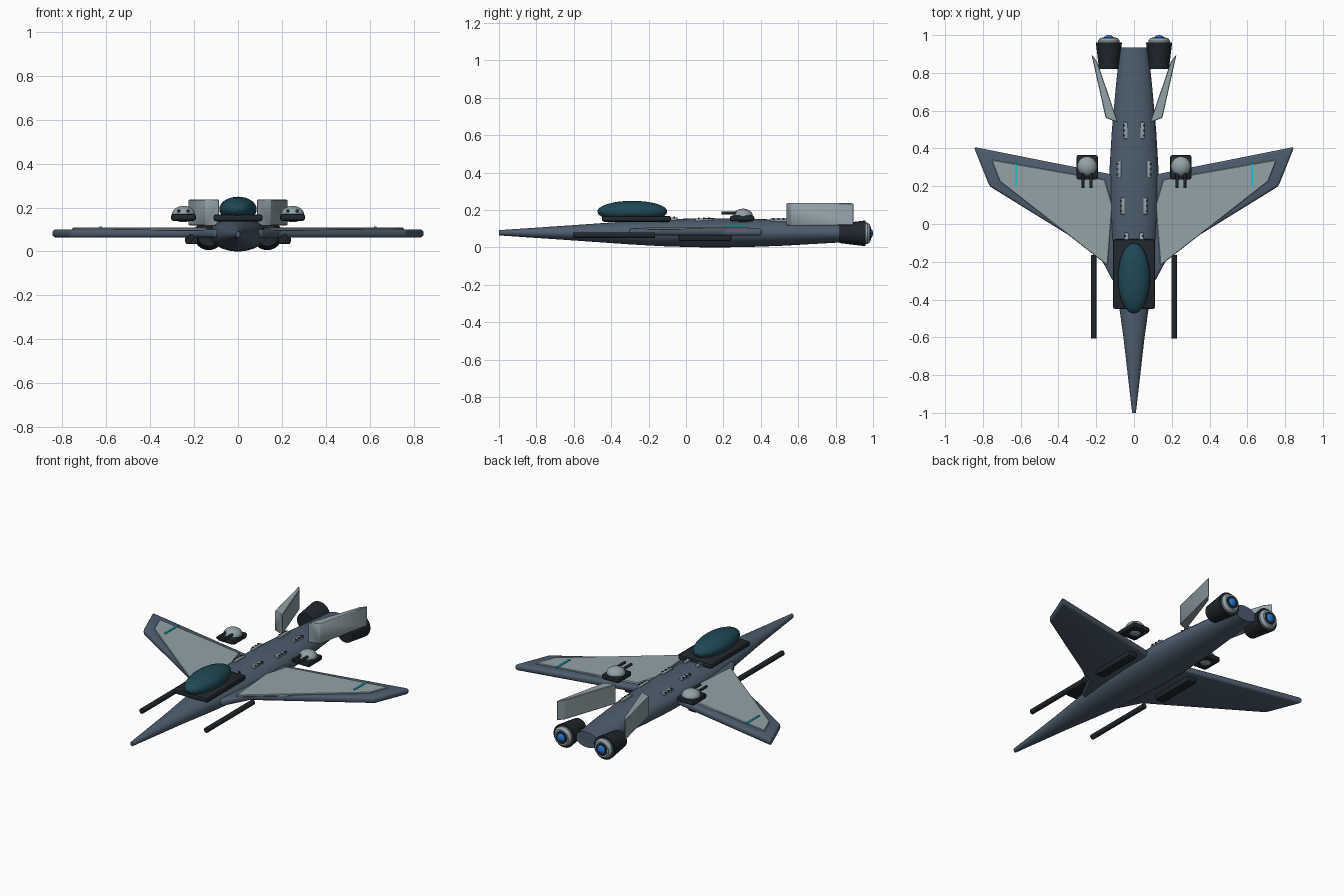
import bpy, bmesh, math
from mathutils import Matrix, Vector

old = bpy.data.objects.get("Cube")
if old:
    bpy.data.objects.remove(old, do_unlink=True)


def material(name, rgb):
    m = bpy.data.materials.new(name)
    m.use_nodes = True
    m.diffuse_color = (*rgb, 1)
    bsdf = next(n for n in m.node_tree.nodes if n.type == 'BSDF_PRINCIPLED')
    bsdf.inputs["Base Color"].default_value = (*rgb, 1)
    return m


HULL = material("slate blue hull", (0.075, 0.11, 0.155))
PALE = material("pale grey panel", (0.29, 0.36, 0.39))
DARK = material("charcoal metal", (0.014, 0.02, 0.026))
GLASS = material("teal glass", (0.014, 0.065, 0.09))
CYAN = material("cyan light", (0.01, 0.55, 0.65))
BLUE = material("blue glow", (0.02, 0.17, 0.6))


def finish(name, bm, mat, mirror=False, angle=35):
    bmesh.ops.recalc_face_normals(bm, faces=bm.faces[:])
    me = bpy.data.meshes.new(name)
    bm.to_mesh(me)
    bm.free()
    me.materials.append(mat)
    ob = bpy.data.objects.new(name, me)
    bpy.context.collection.objects.link(ob)
    if mirror:
        mod = ob.modifiers.new("Mirror", 'MIRROR')
        mod.use_mirror_merge = False
    bpy.ops.object.select_all(action='DESELECT')
    ob.select_set(True)
    bpy.context.view_layer.objects.active = ob
    bpy.ops.object.shade_smooth_by_angle(angle=math.radians(angle))
    return ob


def soften(bm, width, segments=2):
    if width:
        bmesh.ops.bevel(bm, geom=bm.edges[:], offset=width, segments=segments,
                        profile=0.5, affect='EDGES', clamp_overlap=True)


def box(name, centre, size, mat, mirror=False, bevel=0.0):
    bm = bmesh.new()
    bmesh.ops.create_cube(bm, size=1, matrix=Matrix.Translation(centre) @ Matrix.Diagonal((*size, 1)))
    soften(bm, bevel)
    return finish(name, bm, mat, mirror)


def prism(name, outline, z0, z1, mat, bevel=0.0, segments=2):
    bm = bmesh.new()
    face = bm.faces.new([bm.verts.new((x, y, z0)) for x, y in outline])
    ext = bmesh.ops.extrude_face_region(bm, geom=[face])
    top = [v for v in ext["geom"] if isinstance(v, bmesh.types.BMVert)]
    bmesh.ops.translate(bm, verts=top, vec=(0, 0, z1 - z0))
    bmesh.ops.recalc_face_normals(bm, faces=bm.faces[:])
    soften(bm, bevel, segments)
    return finish(name, bm, mat, True)


def ball(name, centre, radii, mat, mirror=False):
    bm = bmesh.new()
    bmesh.ops.create_uvsphere(bm, u_segments=32, v_segments=16, radius=1,
                              matrix=Matrix.Translation(centre) @ Matrix.Diagonal((*radii, 1)))
    return finish(name, bm, mat, mirror)


def loft(name, stations, x, z, mat, mirror=False, sides=32):
    """Elliptical rings along y; each station is y, half width, half height."""
    bm = bmesh.new()
    rings = []
    for y, w, h in stations:
        rings.append([bm.verts.new((x + w * math.cos(math.tau * i / sides), y,
                                    z + h * math.sin(math.tau * i / sides))) for i in range(sides)])
    for a, b in zip(rings, rings[1:]):
        for i in range(sides):
            j = (i + 1) % sides
            bm.faces.new((a[i], a[j], b[j], b[i]))
    bm.faces.new(rings[0])
    bm.faces.new(rings[-1])
    return finish(name, bm, mat, mirror)


# Fuselage
loft("fuselage", [(-1, .01, .014), (-.6, .056, .041), (-.3, .098, .062), (-.1, .118, .073),
                  (.1, .129, .078), (.3, .129, .077), (.5, .117, .07),
                  (.75, .094, .056), (.935, .074, .045)], 0, .078, HULL)

# Wings with raised panels and marker lights
prism("wings", [(.05, .25), (.13, .265), (.848, .408), (.765, .2), (.19, -.155), (.11, -.305), (.05, -.3)],
      .063, .101, HULL, .014, 3)
prism("wing_panels", [(.155, .235), (.755, .34), (.71, .225), (.14, -.22), (.115, .1)],
      .095, .108, PALE, .003, 1)
box("wing_marker_lights", (.625, .265, .109), (.011, .125, .008), CYAN, True)

# Cockpit
box("cockpit_base", (0, -.265, .153), (.224, .37, .032), DARK, bevel=.012)
ball("canopy", (0, -.287, .192), (.085, .187, .057), GLASS)

# Dorsal hatch blocks, each with small studs
for n, (x, y) in enumerate([(.04, -.09), (.06, .095), (.079, .29), (.045, .495)]):
    z = .078 + .077 * math.sqrt(1 - (x / .125) ** 2) - (.006 if y > .4 else 0)
    box(f"hatch_block_{n}", (x, y, z), (.022, .088, .02), PALE, True, .003)
    for k in (-1, 0, 1):
        box(f"hatch_stud_{n}_{k + 1}", (x + .008, y + k * .027, z + .008), (.009, .01, .01), DARK, True)

# Turrets
box("turret_bases", (.248, .3, .155), (.114, .13, .032), DARK, True, .012)
ball("turret_domes", (.248, .305, .17), (.052, .052, .037), PALE, True)
for side, x in (("inner", .227), ("outer", .269)):
    loft(f"turret_barrels_{side}", [(.19, .008, .008), (.29, .008, .008)], x, .184, DARK, True, 12)

# Tail fins
prism("tail_fins", [(.225, .897), (.15, .562), (.085, .537), (.195, .86)], .118, .236, PALE, .003, 1)

# Engines
loft("engine_housings", [(.82, .052, .052), (.96, .069, .069)], .133, .075, DARK, True, 24)
loft("engine_nozzles", [(.95, .057, .057), (.97, .057, .057), (.985, .046, .046)], .133, .075, PALE, True, 24)
loft("engine_throats", [(.97, .037, .037), (.988, .037, .037)], .133, .075, DARK, True, 24)
ball("engine_glows", (.133, .982, .075), (.027, .018, .027), BLUE, True)

# Long cannons and belly pods
loft("cannons", [(-.605, .015, .015), (-.165, .015, .015)], .213, .065, DARK, True, 16)
box("belly_pods", (.21, .102, .053), (.06, .285, .04), DARK, True, .012)
